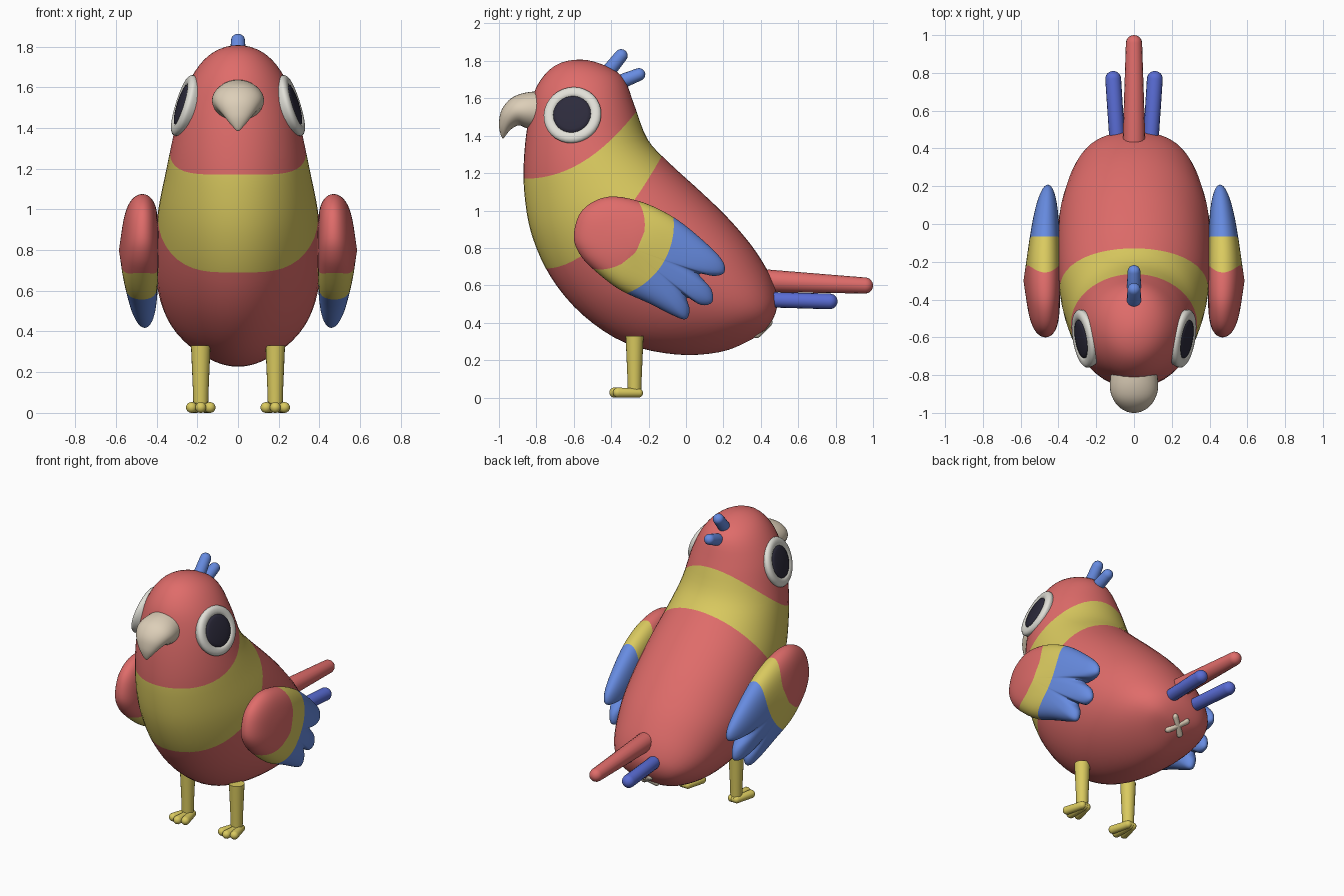
import bpy, bmesh
from math import sin, cos, pi, hypot, radians
from mathutils import Vector, Matrix

cube = bpy.data.objects.get("Cube")
if cube:
    bpy.data.objects.remove(cube)


def material(name, *rgb):
    m = bpy.data.materials.new(name)
    m.use_nodes = True
    m.diffuse_color = (*rgb, 1)
    bsdf = next(n for n in m.node_tree.nodes if n.type == 'BSDF_PRINCIPLED')
    bsdf.inputs["Base Color"].default_value = (*rgb, 1)
    return m


RED = material("coral red", 0.74, 0.15, 0.144)
YELLOW = material("yellow", 0.70, 0.59, 0.115)
BLUE = material("wing blue", 0.135, 0.26, 0.75)
VIOLET = material("tail blue", 0.10, 0.15, 0.66)
WHITE = material("eye white", 0.75, 0.74, 0.68)
DARK = material("pupil dark", 0.026, 0.024, 0.045)
BEIGE = material("beak beige", 0.72, 0.62, 0.48)


def smooth_path(points, steps):
    """Catmull-Rom through points; the first and last are only guides."""
    out = []
    for a, b, c, d in zip(points, points[1:], points[2:], points[3:]):
        for i in range(steps):
            t = i / steps
            out.append([q + 0.5 * t * (r - p + t * (2*p - 5*q + 4*r - s + t * (3*(q - r) + s - p)))
                        for p, q, r, s in zip(a, b, c, d)])
    return out + [list(points[-2])]


def cut_along(bm, level):
    """Cut new edges where the level function is zero."""
    new = []
    for e in list(bm.edges):
        a, b = (level(v.co) for v in e.verts)
        if a * b < 0:
            new.append(bmesh.utils.edge_split(e, e.verts[0], a / (a - b))[1])
    bmesh.ops.connect_verts(bm, verts=new)


def skin(name, rings, mats, levels=(), place=Matrix()):
    """Join rings of points into a closed smooth object, coloured by levels."""
    bm = bmesh.new()
    loops = [[bm.verts.new(p) for p in ring] for ring in rings]
    for lo, hi in zip(loops, loops[1:]):
        n = len(lo)
        for i in range(n):
            j = (i + 1) % n
            bm.faces.new((lo[i], lo[j], hi[j], hi[i]))
    bmesh.ops.remove_doubles(bm, verts=bm.verts, dist=1e-5)
    bmesh.ops.holes_fill(bm, edges=[e for e in bm.edges if e.is_boundary])
    for level in levels:
        cut_along(bm, level)
    bmesh.ops.recalc_face_normals(bm, faces=bm.faces)
    for f in bm.faces:
        f.smooth = True
        f.material_index = sum(level(f.calc_center_median()) < 0 for level in levels)
    bm.transform(place)
    mesh = bpy.data.meshes.new(name)
    bm.to_mesh(mesh)
    bm.free()
    mesh.set_sharp_from_angle(angle=radians(50))
    for m in mats:
        mesh.materials.append(m)
    obj = bpy.data.objects.new(name, mesh)
    bpy.context.collection.objects.link(obj)


def loft(name, stations, mats, steps=4, seg=32, egg=0, **kw):
    """Sections, each given by two opposite (y, z) points and a half width.
    They grow egg-shaped, narrower at the first point, towards the end."""
    def guide(end, near):
        if end[4] == 0:
            return (near[2], near[3], near[0], near[1], -near[4])
        return tuple(2 * e - n for e, n in zip(end, near))
    path = [guide(stations[0], stations[1]), *stations, guide(stations[-1], stations[-2])]
    path = smooth_path(path, steps)
    rings = []
    for n, (fy, fz, by, bz, w) in enumerate(path):
        taper = egg * (n / len(path)) ** 2
        ring = []
        for i in range(seg):
            a = 2 * pi * i / seg
            k = (1 + cos(a)) / 2
            ring.append((w * sin(a) * (1 - taper * cos(a)), by + (fy - by) * k, bz + (fz - bz) * k))
        rings.append(ring)
    skin(name, rings, mats, **kw)


def lathe(name, profile, mat, **kw):
    loft(name, [(r, h, -r, h, r) for r, h in profile], [mat], **kw)


def aim(origin, direction):
    return Matrix.Translation(origin) @ Vector(direction).to_track_quat('Z', 'Y').to_matrix().to_4x4()


def capsule(name, start, end, r0, r1, mat):
    """Tapered rod with round ends."""
    axis = Vector(end) - Vector(start)
    arc = [i * pi / 12 for i in range(7)]
    profile = [(r0 * sin(a), r0 * (1 - cos(a))) for a in arc]
    profile += [(r1 * sin(a), axis.length - r1 * (1 - cos(a))) for a in reversed(arc)]
    lathe(name, profile, mat, steps=1, seg=16, place=aim(start, axis))


# Body and head in one skin, with a curved yellow band
body = [
    (-0.56, 1.807, -0.56, 1.807, 0),
    (-0.70, 1.775, -0.42, 1.77, 0.12),
    (-0.80, 1.66, -0.33, 1.70, 0.21),
    (-0.84, 1.50, -0.275, 1.56, 0.28),
    (-0.865, 1.30, -0.205, 1.38, 0.322),
    (-0.865, 1.10, -0.09, 1.255, 0.354),
    (-0.825, 0.87, 0.08, 1.10, 0.39),
    (-0.72, 0.64, 0.22, 0.965, 0.404),
    (-0.55, 0.44, 0.345, 0.82, 0.398),
    (-0.32, 0.29, 0.43, 0.69, 0.36),
    (-0.05, 0.23, 0.475, 0.59, 0.302),
    (0.18, 0.243, 0.49, 0.51, 0.225),
    (0.33, 0.30, 0.47, 0.43, 0.135),
    (0.42, 0.36, 0.42, 0.36, 0)]
loft("body", body, [RED, YELLOW, RED], seg=48, egg=0.45, levels=[
    lambda p: p.z - 1.17 - 1.06 * max(p.y + 0.87, 0) ** 2.15,
    lambda p: p.z - 0.69 - 1.46 * max(p.y + 0.74, 0) ** 1.8])

# Hooked beak
loft("beak", [
    (-0.76, 1.64, -0.76, 1.42, 0.12),
    (-0.86, 1.63, -0.85, 1.44, 0.128),
    (-0.935, 1.60, -0.89, 1.455, 0.117),
    (-0.985, 1.54, -0.92, 1.445, 0.09),
    (-1.0, 1.47, -0.945, 1.425, 0.058),
    (-0.995, 1.42, -0.965, 1.40, 0.028),
    (-0.98, 1.385, -0.98, 1.385, 0)], [BEIGE])

# Wing outline as (y, z), with three feather tips at the back
wing = [(-0.6, 0.86), (-0.57, 0.98), (-0.49, 1.05), (-0.38, 1.075), (-0.22, 1.04),
        (-0.06, 0.96), (0.08, 0.85), (0.19, 0.74), (0.205, 0.67), (0.15, 0.65),
        (0.07, 0.66), (0.135, 0.58), (0.14, 0.51), (0.08, 0.495), (0.005, 0.535),
        (0.02, 0.47), (0.0, 0.42), (-0.06, 0.435), (-0.2, 0.505), (-0.36, 0.58),
        (-0.5, 0.69), (-0.57, 0.77)]
wing_edge = smooth_path([wing[-1], *wing, wing[0], wing[1]], 4)[:-1]
HUB = (-0.3, 0.8)


def wing_ring(phi, side):
    s = sin(phi) ** 0.38 if 0 < phi < pi else 0
    ring = []
    for y, z in wing_edge:
        y, z = (y - HUB[0]) * s, (z - HUB[1]) * s
        d = hypot(y, z)
        x = 0.487 - 0.06 * d + (0.098 - 0.08 * d) * cos(phi)
        ring.append((side * x, HUB[0] + y, HUB[1] + z))
    return ring


def colour_arc(radius):
    return lambda p: radius - hypot(p.y + 0.46, p.z - 0.925)


for side, label in ((1, "left"), (-1, "right")):
    rings = [wing_ring(pi * i / 28 if i < 28 else pi, side) for i in range(29)]
    skin(label + "_wing", rings, [RED, YELLOW, BLUE], levels=[colour_arc(0.24), colour_arc(0.395)])

    # Eye: flat white ring around a dark disc
    eye = aim((side * 0.27, -0.608, 1.512), (side, -0.17, 0.31))
    lathe(label + "_eye", [(0.14, -0.05), (0.153, -0.02), (0.155, 0), (0.14, 0.014),
                           (0.115, 0.016), (0.1, 0.008)], WHITE, steps=3, place=eye)
    lathe(label + "_pupil", [(0.102, 0), (0.1, 0.013), (0.06, 0.021), (0, 0.024)],
          DARK, steps=2, place=eye)

    # Leg and three toes
    x = side * 0.183
    lathe(label + "_leg", [(0.036, 0.02), (0.038, 0.1), (0.048, 0.33)], YELLOW,
          steps=1, seg=20, place=Matrix.Translation((x, -0.275, 0)))
    for i in (-1, 0, 1):
        capsule(f"{label}_toe_{i + 2}", (x + i * 0.012, -0.23, 0.024),
                (x + i * 0.052, -0.41 + 0.02 * abs(i), 0.027), 0.024, 0.027, YELLOW)

    # Lower tail feather
    capsule(label + "_tail_feather", (side * 0.085, 0.38, 0.525), (side * 0.113, 0.81, 0.513),
            0.041, 0.042, VIOLET)

    # One arm of the cross mark under the tail
    mid, arm = Vector((0, 0.41, 0.37)), Vector((side * 0.06, 0.042, 0.042))
    capsule(label + "_cross_arm", mid - arm, mid + arm, 0.021, 0.021, BEIGE)

# Upper tail feather
capsule("upper_tail_feather", (0, 0.38, 0.627), (0, 1.0, 0.597), 0.06, 0.043, RED)

# Crest feathers
capsule("front_crest_feather", (0, -0.43, 1.725), (0, -0.325, 1.855), 0.038, 0.035, BLUE)
capsule("rear_crest_feather", (0, -0.37, 1.68), (0, -0.22, 1.74), 0.038, 0.034, BLUE)
